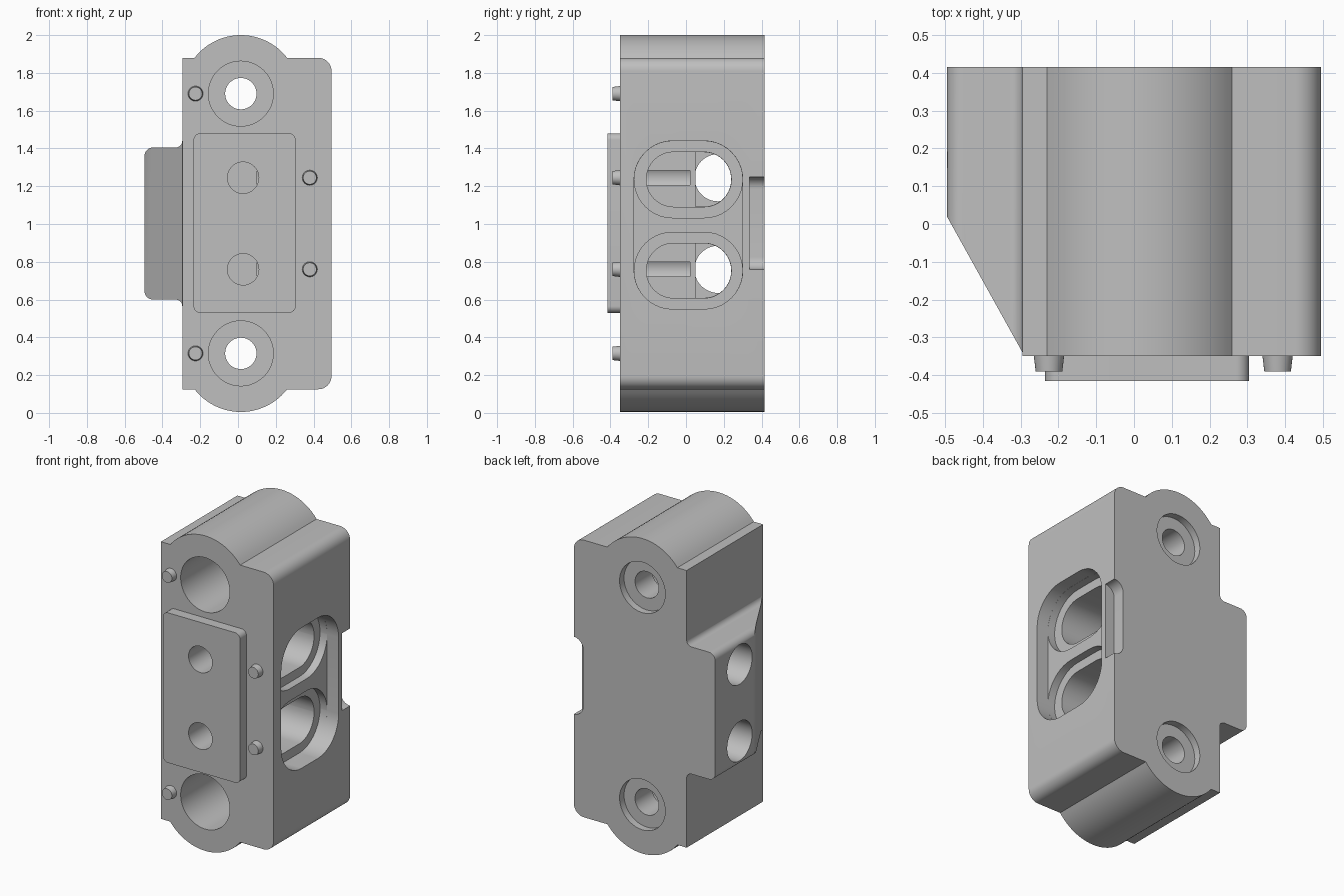
import bpy, bmesh, math
from mathutils import Vector

if "Cube" in bpy.data.objects:
    bpy.data.objects.remove(bpy.data.objects["Cube"], do_unlink=True)

grey = bpy.data.materials.new("plain_grey")
grey.use_nodes = True
grey.diffuse_color = (0.52, 0.52, 0.52, 1)
grey.node_tree.nodes["Principled BSDF"].inputs["Base Color"].default_value = (0.52, 0.52, 0.52, 1)

FRONT, BACK = -0.35, 0.415
BOLT_X, BOLT_Z = 0.015, (0.315, 1.69)
PORT_Z = (0.76, 1.245)


def rounded(corners, steps=10):
    """Polygon from (u, v, radius) corners, each corner filleted."""
    out = []
    for i, (u, v, r) in enumerate(corners):
        p = Vector((u, v))
        if r == 0:
            out.append(p)
            continue
        a = (Vector(corners[i - 1][:2]) - p).normalized()
        b = (Vector(corners[(i + 1) % len(corners)][:2]) - p).normalized()
        half = a.angle(b) / 2
        c = p + (a + b).normalized() * r / math.sin(half)
        s = p + a * r / math.tan(half) - c
        e = p + b * r / math.tan(half) - c
        turn = math.atan2(s.x * e.y - s.y * e.x, s.dot(e))
        start = math.atan2(s.y, s.x)
        for k in range(steps + 1):
            t = start + turn * k / steps
            out.append(c + Vector((math.cos(t), math.sin(t))) * r)
    return out


def rect(u0, u1, v0, v1, r):
    return rounded([(u0, v0, r), (u1, v0, r), (u1, v1, r), (u0, v1, r)])


def circle(u, v, r, n=48):
    return [Vector((u + r * math.cos(k * math.tau / n), v + r * math.sin(k * math.tau / n)))
            for k in range(n)]


def prism(name, outline, axis, lo, hi, end_scale=1.0):
    """Extrude a 2D outline along an axis; end_scale tapers the low end."""
    place = {"X": lambda u, v, w: (w, u, v),
             "Y": lambda u, v, w: (u, w, v),
             "Z": lambda u, v, w: (u, v, w)}[axis]
    mid = sum(outline, Vector((0, 0))) / len(outline)
    bm = bmesh.new()
    low = [bm.verts.new(place(*(mid + (p - mid) * end_scale), lo)) for p in outline]
    high = [bm.verts.new(place(*p, hi)) for p in outline]
    bm.faces.new(low)
    bm.faces.new(high)
    n = len(outline)
    for i in range(n):
        j = (i + 1) % n
        bm.faces.new((low[i], low[j], high[j], high[i]))
    bmesh.ops.recalc_face_normals(bm, faces=bm.faces)
    mesh = bpy.data.meshes.new(name)
    bm.to_mesh(mesh)
    bm.free()
    mesh.materials.append(grey)
    obj = bpy.data.objects.new(name, mesh)
    bpy.context.collection.objects.link(obj)
    return obj


def activate(obj):
    bpy.ops.object.select_all(action='DESELECT')
    obj.select_set(True)
    bpy.context.view_layer.objects.active = obj


def cut(targets, *shape):
    """Subtract a prism from every target, then discard it."""
    cutter = prism("cutter", *shape)
    cutter.hide_render = True
    for t in targets:
        mod = t.modifiers.new("cut", 'BOOLEAN')
        mod.operation, mod.solver, mod.object = 'DIFFERENCE', 'EXACT', cutter
        activate(t)
        bpy.ops.object.modifier_apply(modifier=mod.name)
    bpy.data.objects.remove(cutter, do_unlink=True)


def lobe(z, start):
    """Arc of a bolt boss beyond the flat end of the body."""
    a = math.asin(0.19 / 0.31)
    return [(BOLT_X + 0.31 * math.cos(t), z + 0.31 * math.sin(t), 0)
            for t in (start + a + (math.pi - 2 * a) * k / 24 for k in range(25))]


# Body with end lobes and side tab
body = prism("body", rounded(
    [(0.495, 0.125, 0.07), (0.495, 1.88, 0.07)] + lobe(BOLT_Z[1], 0)
    + [(-0.295, 1.88, 0), (-0.295, 1.405, 0.035), (-0.495, 1.405, 0.045),
       (-0.495, 0.6, 0.045), (-0.295, 0.6, 0.035), (-0.295, 0.125, 0)]
    + lobe(BOLT_Z[0], math.pi)), "Y", FRONT, BACK)

# Sloped front of the tab
slope = 0.36 / 0.2
cut([body], [Vector(p) for p in ((-0.295, -0.34), (-0.6, -0.34 + 0.305 * slope),
                                 (-0.6, -0.5), (-0.295, -0.5))], "Z", 0.4, 1.6)

# Raised front plate
plate = prism("front_plate", rect(-0.235, 0.305, 0.53, 1.48, 0.035), "Y", -0.415, FRONT)

# Bolt holes, bored wide at the front and shallow at the back
for z in BOLT_Z:
    cut([body], circle(BOLT_X, z, 0.083), "Y", -0.6, 0.6)
    cut([body], circle(BOLT_X, z, 0.172), "Y", -0.6, 0.2)
    cut([body], circle(BOLT_X, z, 0.16), "Y", 0.37, 0.6)

# Side pocket, stepped slots, tab holes and front ports
cut([body], rect(-0.275, 0.3, 0.55, 1.44, 0.204), "X", 0.415, 0.6)
for z, port in zip((0.753, 1.236), PORT_Z):
    cut([body], rect(-0.274, 0.299, z - 0.203, z + 0.203, 0.202), "X", 0.365, 0.6)
    cut([body], rect(-0.21, 0.24, z - 0.145, z + 0.145, 0.144), "X", 0.1, 0.6)
    cut([body], rounded([(0.05, z - 0.144, 0), (0.239, z - 0.144, 0.143),
                         (0.239, z + 0.144, 0.143), (0.05, z + 0.144, 0)]), "X", 0, 0.12)
    cut([body], circle(0.17, port, 0.125), "X", -0.7, 0.02)
    cut([body, plate], circle(0.027, port, 0.083), "Y", -0.6, 0.02)

# Rounded notch on the back edge
cut([body], rect(0.43, 0.7, 0.76, 1.25, 0.065), "Y", 0.335, 0.6)

# Tapered locating pegs
parts = [body, plate]
for label, x, heights in (("right", -0.225, BOLT_Z), ("left", 0.38, PORT_Z)):
    for level, z in zip(("lower", "upper"), heights):
        parts.append(prism(f"{label}_{level}_peg", circle(x, z, 0.04, 32), "Y",
                           -0.39, FRONT, 0.88))

for part in parts:
    activate(part)
    bpy.ops.object.shade_smooth_by_angle(angle=math.radians(30))
